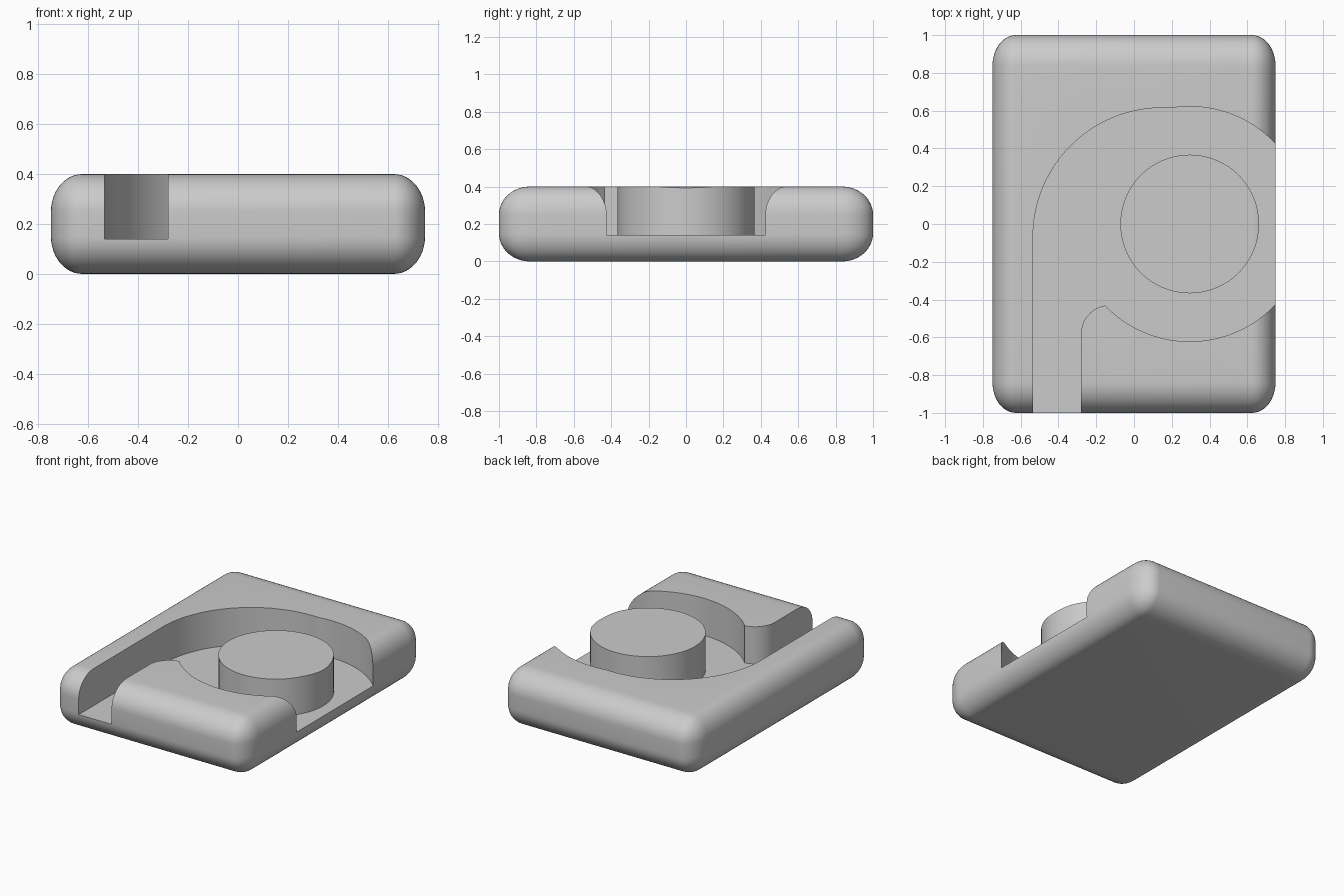
import bpy, bmesh
from math import sin, cos, radians
from mathutils import Vector

if "Cube" in bpy.data.objects:
    bpy.data.objects.remove(bpy.data.objects["Cube"], do_unlink=True)

SIZE = Vector((1.5, 2.0, 0.4))
ROUND = Vector((0.125, 0.165, 0.15))    # edge rounding along each axis
FLOOR = 0.14                            # height of the recess floor
HUB = (0.295, 0.0)

grey = bpy.data.materials.new("light_grey")
grey.use_nodes = True
grey.diffuse_color = (0.6, 0.6, 0.6, 1)
grey.node_tree.nodes["Principled BSDF"].inputs["Base Color"].default_value = (0.6, 0.6, 0.6, 1)


def make_object(name, bm):
    bmesh.ops.recalc_face_normals(bm, faces=bm.faces)
    mesh = bpy.data.meshes.new(name)
    bm.to_mesh(mesh)
    bm.free()
    mesh.materials.append(grey)
    obj = bpy.data.objects.new(name, mesh)
    bpy.context.collection.objects.link(obj)
    return obj


def arc(centre, radius, start, end, steps):
    angles = [radians(start + (end - start) * i / steps) for i in range(steps + 1)]
    return [(centre[0] + radius * cos(a), centre[1] + radius * sin(a)) for a in angles]


def prism(name, outline, bottom, top):
    bm = bmesh.new()
    face = bm.faces.new([bm.verts.new((x, y, bottom)) for x, y in outline])
    side = bmesh.ops.extrude_face_region(bm, geom=[face])
    moved = [v for v in side["geom"] if isinstance(v, bmesh.types.BMVert)]
    bmesh.ops.translate(bm, verts=moved, vec=(0, 0, top - bottom))
    return make_object(name, bm)


def subtract(target, cutter):
    mod = target.modifiers.new("cut", "BOOLEAN")
    mod.operation = "DIFFERENCE"
    mod.solver = "EXACT"
    mod.object = cutter
    bpy.context.view_layer.objects.active = target
    bpy.ops.object.modifier_apply(modifier=mod.name)
    bpy.data.objects.remove(cutter, do_unlink=True)


# Rounded block: bevelled evenly, then scaled so each axis gets its own rounding
bm = bmesh.new()
bmesh.ops.create_cube(bm, size=1)
even = ROUND.y
bmesh.ops.scale(bm, verts=bm.verts, vec=[s * even / r for s, r in zip(SIZE, ROUND)])
bmesh.ops.bevel(bm, geom=bm.edges[:], offset=even, segments=12, profile=0.5, affect="EDGES")
bmesh.ops.scale(bm, verts=bm.verts, vec=ROUND / even)
bmesh.ops.translate(bm, verts=bm.verts, vec=(0, 0, SIZE.z / 2))
block = make_object("housing_block", bm)

# Recess: straight channel, small lip, round chamber and sweeping outer wall
outline = [(-0.535, -1.2), (-0.28, -1.2)]
outline += arc((-0.13, -0.58), 0.15, 180, 100, 10)
outline += arc(HUB, 0.622, -136, 98, 72)
outline += arc((0.15, -0.07), 0.685, 86, 180, 32)
recess = prism("recess_cutter", outline, FLOOR, 0.6)

# Round post left standing in the chamber
post = prism("post_keeper", arc(HUB, 0.367, 0, 354.375, 63), 0, 0.8)
subtract(recess, post)
subtract(block, recess)

# Smooth shading with crisp recess edges
bpy.ops.object.select_all(action="DESELECT")
block.select_set(True)
bpy.context.view_layer.objects.active = block
bpy.ops.object.shade_smooth_by_angle(angle=radians(30))
